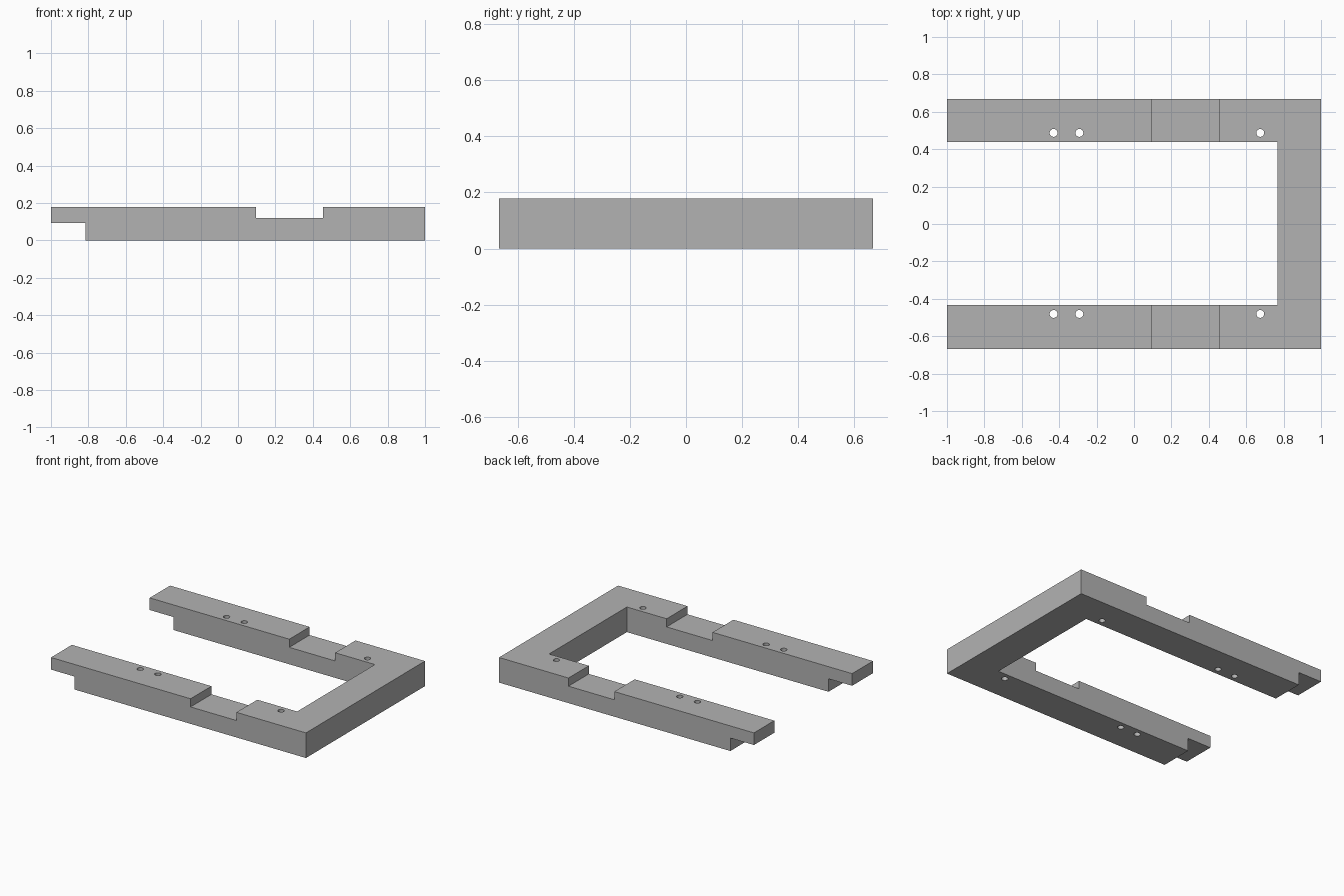
import bpy
import bmesh
from mathutils import Matrix

if "Cube" in bpy.data.objects:
    bpy.data.objects.remove(bpy.data.objects["Cube"], do_unlink=True)

HEIGHT, HALF_WIDTH = 0.178, 0.667

grey = bpy.data.materials.new("plain_grey")
grey.use_nodes = True
colour = (0.45, 0.45, 0.45, 1)
grey.diffuse_color = colour
grey.node_tree.nodes["Principled BSDF"].inputs["Base Color"].default_value = colour


def make_object(name, bm):
    bmesh.ops.recalc_face_normals(bm, faces=bm.faces)
    mesh = bpy.data.meshes.new(name)
    bm.to_mesh(mesh)
    bm.free()
    mesh.materials.append(grey)
    obj = bpy.data.objects.new(name, mesh)
    bpy.context.collection.objects.link(obj)
    return obj


# Frame: side profile with end steps and top notch, extruded across the width
profile = [(-0.815, 0), (1, 0), (1, HEIGHT), (0.455, HEIGHT), (0.455, 0.12),
           (0.095, 0.12), (0.095, HEIGHT), (-1, HEIGHT), (-1, 0.092), (-0.815, 0.092)]
bm = bmesh.new()
face = bm.faces.new([bm.verts.new((x, -HALF_WIDTH, z)) for x, z in profile])
side = bmesh.ops.extrude_face_region(bm, geom=[face])
bmesh.ops.translate(bm, vec=(0, 2 * HALF_WIDTH, 0),
                    verts=[v for v in side["geom"] if isinstance(v, bmesh.types.BMVert)])
frame = make_object("u_shaped_frame", bm)

# Cutter for the open middle
bm = bmesh.new()
bmesh.ops.create_cube(bm, size=1, matrix=Matrix.Translation((-0.2665, 0.003, 0.1))
                      @ Matrix.Diagonal((2.067, 0.872, 1, 1)))
opening = make_object("opening_cutter", bm)

# Cutter for the through holes in both arms
bm = bmesh.new()
for x in (-0.43, -0.292, 0.675):
    for y in (-0.481, 0.487):
        bmesh.ops.create_cone(bm, cap_ends=True, segments=32, radius1=0.021, radius2=0.021,
                              depth=1, matrix=Matrix.Translation((x, y, 0.1)))
holes = make_object("hole_cutter", bm)

for cutter in (opening, holes):
    cutter.hide_render = True
    cutter.hide_set(True)
    cut = frame.modifiers.new(cutter.name, 'BOOLEAN')
    cut.operation = 'DIFFERENCE'
    cut.solver = 'EXACT'
    cut.object = cutter

# Apply the cuts, drop the cutters and smooth only the hole walls
bpy.ops.object.select_all(action='DESELECT')
frame.select_set(True)
bpy.context.view_layer.objects.active = frame
for cutter in (opening, holes):
    bpy.ops.object.modifier_apply(modifier=cutter.name)
    bpy.data.objects.remove(cutter, do_unlink=True)
bpy.ops.object.shade_smooth_by_angle()
